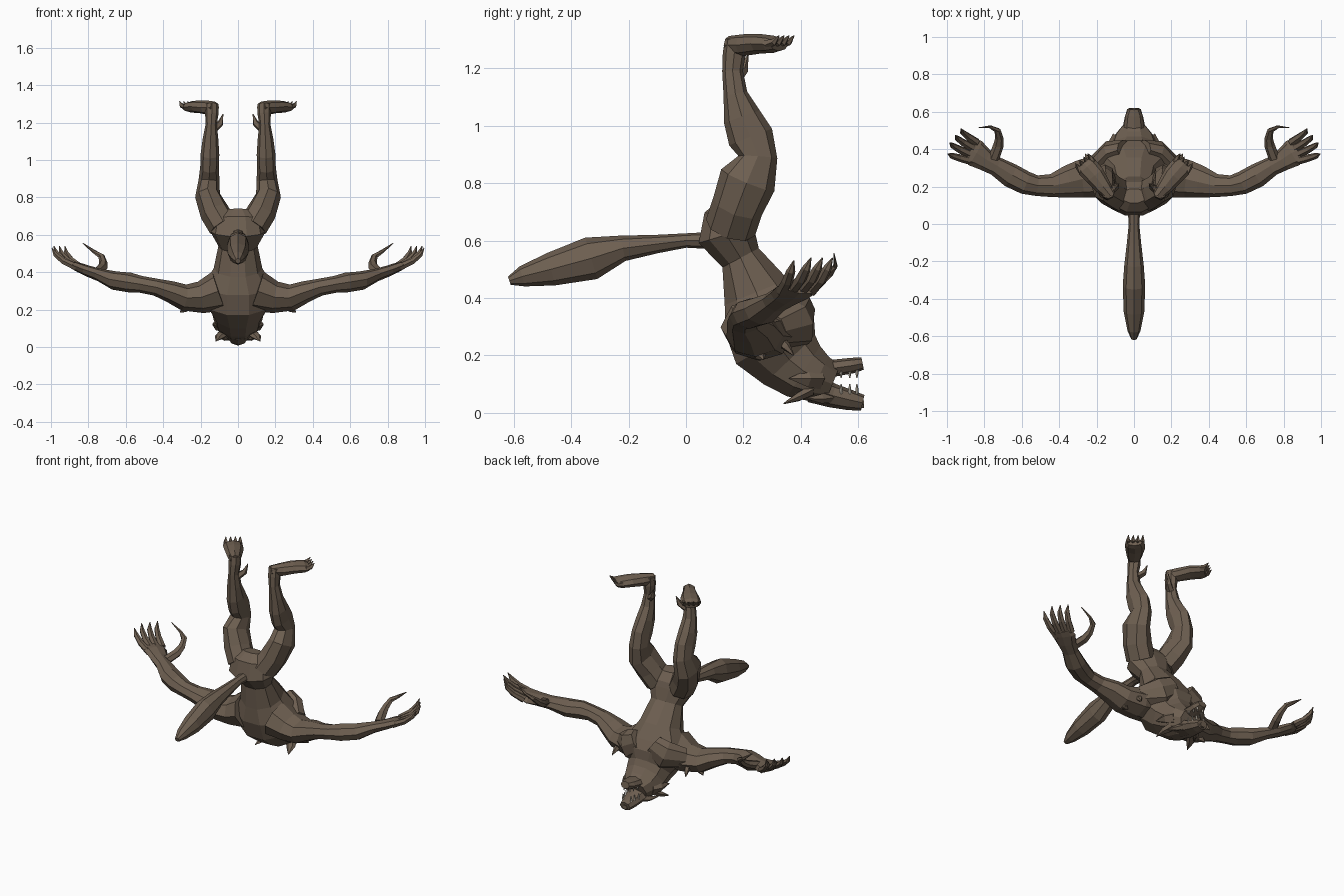
import bpy, bmesh, math
from mathutils import Vector


def material(name, rgb):
    m = bpy.data.materials.new(name)
    m.diffuse_color = (*rgb, 1)
    return m


FUR = material("brown fur", (0.155, 0.115, 0.082))
TOOTH = material("pale tooth", (0.55, 0.50, 0.42))


def loft(name, rings, side=(1, 0, 0), n=8, mirror=False, mat=FUR):
    """Skin elliptical rings (x, y, z, half-width along side, half-depth)."""
    bm = bmesh.new()
    pts = [Vector(r[:3]) for r in rings]
    loops = []
    for i, r in enumerate(rings):
        t = (pts[min(i + 1, len(pts) - 1)] - pts[max(i - 1, 0)]).normalized()
        s = Vector(side)
        u = (s - t * s.dot(t)).normalized()
        v = t.cross(u)
        loops.append([bm.verts.new(pts[i] + u * r[3] * math.cos(k * math.tau / n)
                                   + v * r[4] * math.sin(k * math.tau / n))
                      for k in range(n)])
    for a, b in zip(loops, loops[1:]):
        for k in range(n):
            bm.faces.new((a[k], a[(k + 1) % n], b[(k + 1) % n], b[k]))
    bm.faces.new(loops[0])
    bm.faces.new(loops[-1])
    bmesh.ops.recalc_face_normals(bm, faces=bm.faces)
    me = bpy.data.meshes.new(name)
    bm.to_mesh(me)
    bm.free()
    me.materials.append(mat)
    ob = bpy.data.objects.new(name, me)
    bpy.context.collection.objects.link(ob)
    if mirror:
        mod = ob.modifiers.new("mirror", 'MIRROR')
        mod.use_clip = False
        mod.use_mirror_merge = False
    return ob


def spike(name, base, mid, tip, r, side=(0, 1, 0), mirror=True, n=5, mat=FUR):
    """Bent tapering digit, claw, ear or tuft."""
    loft(name, [(*base, r, r), (*mid, r * .8, r * .8), (*tip, .002, .002)],
         side, n, mirror, mat)


# Torso, pelvis (top) down to the neck and cranium
loft("torso", [(0, .15, .735, .07, .04), (0, .145, .69, .13, .085),
               (0, .14, .62, .15, .105), (0, .19, .54, .105, .075),
               (0, .245, .42, .13, .125), (0, .275, .33, .19, .155),
               (0, .31, .25, .19, .165), (0, .36, .185, .14, .13),
               (0, .41, .145, .13, .11), (0, .46, .12, .115, .09),
               (0, .51, .10, .075, .07)], n=10)

# Head: muzzle, open jaw, nose, brow, cheeks, ears
loft("muzzle", [(0, .44, .085, .09, .05), (0, .51, .06, .062, .042),
                (0, .57, .045, .05, .036), (0, .615, .035, .036, .028)])
loft("jaw", [(0, .44, .15, .085, .05), (0, .51, .155, .055, .03),
             (0, .58, .165, .046, .027), (0, .615, .172, .03, .022)])
loft("nose", [(0, .59, .03, .024, .02), (0, .62, .03, .018, .014)], n=6)
spike("brow", (.03, .52, .06), (.07, .47, .05), (.10, .42, .05), .022)
spike("cheek_fur", (.08, .46, .12), (.11, .42, .12), (.135, .36, .12), .04)
loft("ear", [(.075, .43, .075, .032, .02), (.10, .39, .055, .026, .016),
             (.118, .34, .032, .002, .002)], n=6, mirror=True)
for y in (.54, .57, .595):
    x = .045 - (y - .54) * .3
    spike("upper_tooth", (x, y, .065), (x, y, .085), (x, y, .10), .006, n=4, mat=TOOTH)
    spike("lower_tooth", (x - .008, y, .15), (x - .008, y, .135),
          (x - .008, y, .122), .006, n=4, mat=TOOTH)

# Tail
loft("tail", [(0, .09, .60, .035, .03), (0, 0, .60, .028, .025),
              (0, -.1, .588, .038, .032), (0, -.22, .573, .052, .045),
              (0, -.33, .538, .06, .075), (0, -.47, .50, .055, .058),
              (0, -.57, .475, .035, .036), (0, -.615, .46, .015, .015)])

# Arms, spread sideways
loft("arm", [(.10, .25, .30, .13, .11), (.20, .255, .265, .115, .085),
             (.29, .24, .265, .10, .07), (.36, .225, .295, .085, .058),
             (.44, .205, .32, .062, .046), (.52, .205, .335, .055, .045),
             (.58, .22, .345, .062, .053), (.66, .26, .355, .065, .05),
             (.74, .31, .385, .052, .034), (.80, .345, .405, .06, .03),
             (.85, .38, .425, .075, .026), (.88, .395, .435, .06, .02)],
     side=(0, 1, 0), mirror=True)
loft("chest_muscle", [(.05, .40, .36, .07, .05), (.12, .39, .31, .09, .06),
                      (.21, .31, .285, .06, .05)], side=(0, 0, 1), mirror=True)
spike("shoulder_tuft", (.24, .32, .26), (.25, .35, .23), (.26, .375, .20), .02)
spike("shoulder_tuft", (.27, .25, .22), (.29, .26, .20), (.31, .27, .185), .025)

# Fingers and thumb, each with a claw
FINGERS = [((.86, .335, .425), (.995, .375, .53)), ((.87, .37, .43), (.985, .435, .54)),
           ((.86, .405, .43), (.955, .475, .54)), ((.84, .435, .425), (.925, .51, .54))]
for base, tip in FINGERS:
    b, t = Vector(base), Vector(tip)
    m, k = b.lerp(t, .45) + Vector((.012, 0, -.014)), b.lerp(t, .75) + Vector((.014, 0, -.01))
    loft("finger", [(*b, .023, .021), (*m, .020, .018), (*k, .016, .014),
                    (*t, .002, .002)], (0, 1, 0), 6, True)
loft("thumb", [(.75, .35, .40, .03, .025), (.725, .42, .425, .028, .024),
               (.72, .46, .45, .022, .02), (.73, .50, .485, .018, .014),
               (.77, .52, .51, .010, .008), (.83, .515, .555, .002, .002)],
     (1, 0, 0), 6, True)

# Legs, raised upward
loft("leg", [(.08, .155, .645, .08, .09), (.125, .18, .72, .08, .09),
             (.163, .215, .81, .067, .10), (.155, .25, .89, .056, .068),
             (.152, .225, .96, .05, .08), (.15, .195, 1.03, .05, .066),
             (.147, .172, 1.11, .042, .042), (.143, .162, 1.19, .03, .036),
             (.14, .168, 1.25, .036, .04), (.14, .17, 1.30, .036, .034)], mirror=True)
loft("foot", [(.125, .15, 1.28, .03, .032), (.165, .20, 1.28, .044, .038),
              (.21, .26, 1.285, .056, .034), (.25, .305, 1.283, .058, .03),
              (.268, .325, 1.28, .045, .02)], side=(1, -.8, 0), mirror=True)
for k in range(4):
    o = Vector((.78, -.62, 0)) * (k - 1.5) * .028
    a = Vector((.25, .305, 1.285)) + o
    spike("toe_claw", a, a + Vector((.018, .027, .005)),
          a + Vector((.03, .045, .028)), .016)
spike("dewclaw", (.125, .18, 1.17), (.095, .20, 1.195), (.08, .215, 1.245), .022)
